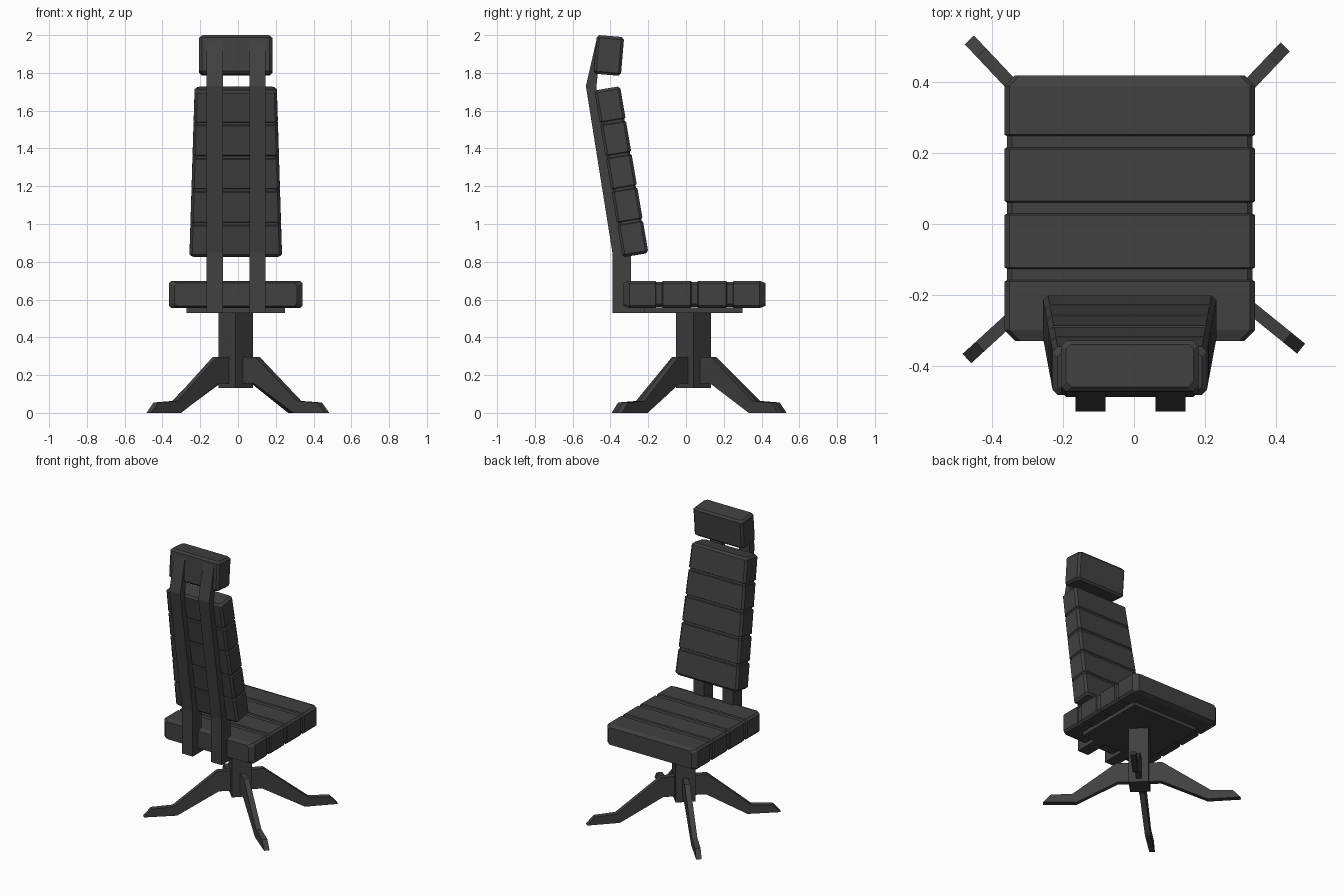
import bpy, bmesh, math
from mathutils import Vector, Matrix

if "Cube" in bpy.data.objects:
    bpy.data.objects.remove(bpy.data.objects["Cube"])

CX, CY = -0.012, 0.04          # chair axis


def material(name, v):
    m = bpy.data.materials.new(name)
    m.diffuse_color = (v, v, v, 1)
    m.use_nodes = True
    m.node_tree.nodes["Principled BSDF"].inputs["Base Color"].default_value = m.diffuse_color
    return m


charcoal = material("charcoal grey", 0.052)


def finish(bm, name):
    bmesh.ops.recalc_face_normals(bm, faces=bm.faces)
    me = bpy.data.meshes.new(name)
    bm.to_mesh(me)
    bm.free()
    me.materials.append(charcoal)
    ob = bpy.data.objects.new(name, me)
    bpy.context.collection.objects.link(ob)
    return ob


def cushion(name, start, end, w0, w1, thick, grooves=0, end_l=0.03, end_w=0.03,
            gap=0.04, depth=0.007, c=0.014):
    """Padded slab lofted along start->end in the yz plane, with cross grooves."""
    start, end = Vector((CX, *start)), Vector((CX, *end))
    axis = end - start
    length = axis.length
    axis.normalize()
    up = Vector((1, 0, 0)).cross(axis)
    st = [(0, end_w, 0.012), (end_l, 0, 0)]
    for i in range(grooves):
        m = length * (i + 1) / (grooves + 1)
        a, b = m - gap / 2, m + gap / 2
        st += [(a, 0, 0), (a + 0.004, depth, depth), (b - 0.004, depth, depth), (b, 0, 0)]
    st += [(length - end_l, 0, 0), (length, end_w, 0.012)]
    bm = bmesh.new()
    rings = []
    for l, dw, dt in st:
        w = (w0 + (w1 - w0) * l / length) / 2 - dw
        t = thick / 2 - dt
        sec = [(w, t - c), (w - c, t), (c - w, t), (-w, t - c),
               (-w, c - t), (c - w, -t), (w - c, -t), (w, c - t)]
        rings.append([bm.verts.new(start + axis * l + Vector((x, 0, 0)) + up * y)
                      for x, y in sec])
    for r, s in zip(rings, rings[1:]):
        for i in range(8):
            bm.faces.new((r[i], r[(i + 1) % 8], s[(i + 1) % 8], s[i]))
    bm.faces.new(rings[0])
    bm.faces.new(rings[-1])
    return finish(bm, name)


def plank(name, profile, width, matrix):
    """Profile in the local xz plane, extruded along local y about the centre."""
    bm = bmesh.new()
    f = bm.faces.new([bm.verts.new((x, -width / 2, z)) for x, z in profile])
    new = bmesh.ops.extrude_face_region(bm, geom=[f])["geom"]
    bmesh.ops.translate(bm, vec=(0, width, 0),
                        verts=[v for v in new if isinstance(v, bmesh.types.BMVert)])
    bm.transform(matrix)
    return finish(bm, name)


def box(name, center, size, turn=0):
    bm = bmesh.new()
    bmesh.ops.create_cube(bm, size=1, matrix=Matrix.Translation(center)
                          @ Matrix.Rotation(turn, 4, 'Z') @ Matrix.Diagonal((*size, 1)))
    return finish(bm, name)


# padded parts
cushion("seat", (-0.33, 0.627), (0.42, 0.627), 0.708, 0.708, 0.145, 3)
cushion("backrest", (-0.267, 0.835), (-0.417, 1.718), 0.49, 0.435, 0.138, 4,
        end_l=0.014, end_w=0.014, gap=0.022)
cushion("headrest", (-0.417, 1.79), (-0.400, 1.995), 0.387, 0.387, 0.145, 0,
        end_l=0.014, end_w=0.014)

# two bent uprights behind the backrest, with feet under the seat
upright = [(-0.39, 0.53), (-0.2, 0.53), (-0.2, 0.57), (-0.29, 0.57), (-0.29, 0.84),
           (-0.335, 0.86), (-0.475, 1.72), (-0.45, 1.97), (-0.475, 1.97),
           (-0.53, 1.73), (-0.39, 0.85)]
for side, x in (("left", -0.123), ("right", 0.103)):
    plank(side + "_upright", upright, 0.085,
          Matrix.Translation((x, 0, 0)) @ Matrix.Rotation(math.pi / 2, 4, 'Z'))

# pedestal
box("seat_plate", (CX, CY, 0.544), (0.52, 0.52, 0.028))
box("column", (CX, CY, 0.333), (0.13, 0.13, 0.405), math.pi / 4)

# four splayed legs
tips = {"front_left": (-0.472, -0.38), "front_right": (0.472, -0.352),
        "back_left": (-0.465, 0.52), "back_right": (0.427, 0.50)}
for name, (x, y) in tips.items():
    dx, dy = x - CX, y - CY
    k = math.hypot(dx, dy)
    leg = [(0.05, 0.155), (0.14, 0.155), (k - 0.215, 0), (k, 0),
           (k - 0.05, 0.055), (k - 0.19, 0.063), (0.15, 0.295), (0.05, 0.295)]
    plank(name + "_leg", leg, 0.036,
          Matrix.Translation((CX, CY, 0)) @ Matrix.Rotation(math.atan2(dy, dx), 4, 'Z'))
